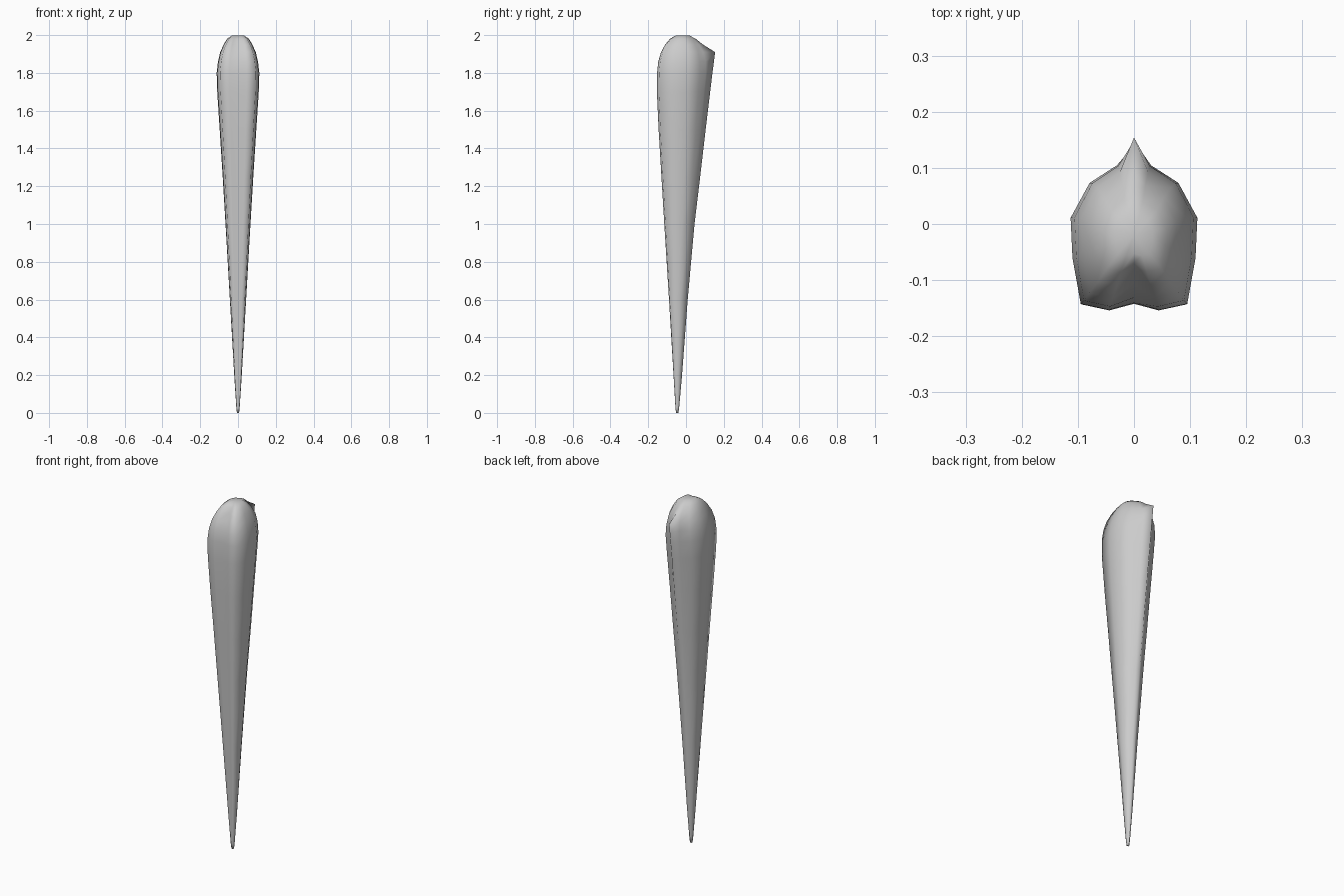
import bpy, bmesh

# Half cross-section (width factor, depth factor); first = front groove, last = rear ridge
half = [(0, -0.91), (0.4, -1), (0.84, -0.92), (0.97, -0.32),
        (1, 0.21), (0.7, 0.67), (0.27, 0.9), (0, 1)]

# Rings: z, half width, front y, rear body y, rear ridge y, front groove depth
rings = [
    (0.00, 0.006, -0.053, -0.040, -0.040, 0.0),
    (0.03, 0.009, -0.056, -0.036, -0.036, 0.0),
    (0.20, 0.020, -0.066, -0.022, -0.021, 0.0),
    (0.60, 0.043, -0.090, 0.008, 0.009, 0.0),
    (1.00, 0.066, -0.115, 0.043, 0.045, 0.0),
    (1.25, 0.081, -0.130, 0.068, 0.075, 0.0),
    (1.50, 0.097, -0.145, 0.090, 0.104, 0.0),
    (1.70, 0.110, -0.154, 0.108, 0.128, 0.0),
    (1.80, 0.113, -0.153, 0.118, 0.140, 0.0),
    (1.86, 0.106, -0.147, 0.116, 0.148, 0.004),
    (1.91, 0.094, -0.132, 0.104, 0.154, 0.014),
    (1.95, 0.076, -0.110, 0.078, 0.090, 0.022),
    (1.98, 0.058, -0.085, 0.046, 0.052, 0.010),
    (1.997, 0.034, -0.056, 0.018, 0.020, 0.0),
]

bm = bmesh.new()
loops = []
for z, w, front, rear, ridge, groove in rings:
    mid, h = (front + rear) / 2, (rear - front) / 2
    pts = [(u * w, mid + v * h) for u, v in half]
    pts[0] = (0, pts[0][1] + groove)
    pts[-1] = (0, ridge)
    pts += [(-x, y) for x, y in reversed(pts[1:-1])]
    loops.append([bm.verts.new((x, y, z)) for x, y in pts])

# Skin between rings
n = len(loops[0])
for a, b in zip(loops, loops[1:]):
    for i in range(n):
        j = (i + 1) % n
        bm.faces.new((a[i], a[j], b[j], b[i]))

# End caps
bm.faces.new(loops[0][::-1])
crown = bm.verts.new((0, -0.02, 1.998))
top = loops[-1]
for i in range(n):
    bm.faces.new((top[i], top[(i + 1) % n], crown))
bmesh.ops.recalc_face_normals(bm, faces=bm.faces)

mesh = bpy.data.meshes.new("tapered_spike")
bm.to_mesh(mesh)
bm.free()
for p in mesh.polygons:
    p.use_smooth = True
spike = bpy.data.objects.new("tapered_spike", mesh)
bpy.context.collection.objects.link(spike)
